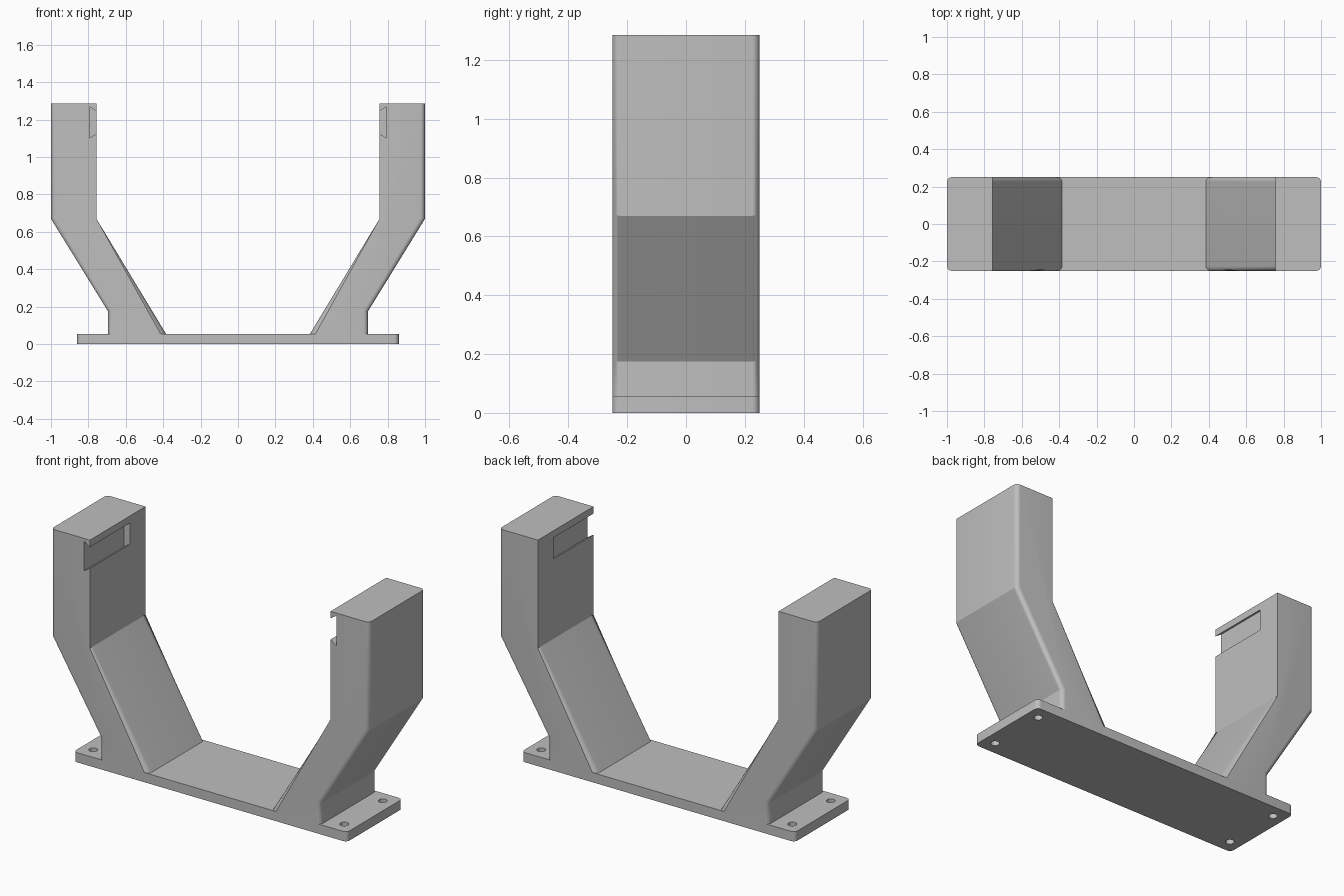
import bpy
import bmesh
import math
from mathutils import Vector

if "Cube" in bpy.data.objects:
    bpy.data.objects.remove(bpy.data.objects["Cube"], do_unlink=True)

HALF_DEPTH = 0.25
FILLET = 0.025
PLATE_TOP = 0.055

# Single grey material
grey = bpy.data.materials.new("plain grey")
grey.use_nodes = True
GREY_RGBA = (0.52, 0.52, 0.52, 1)
grey.diffuse_color = GREY_RGBA
grey.node_tree.nodes["Principled BSDF"].inputs["Base Color"].default_value = GREY_RGBA


def add_object(name, bm):
    bmesh.ops.recalc_face_normals(bm, faces=bm.faces)
    mesh = bpy.data.meshes.new(name)
    bm.to_mesh(mesh)
    bm.free()
    mesh.materials.append(grey)
    obj = bpy.data.objects.new(name, mesh)
    bpy.context.collection.objects.link(obj)
    return obj


def extrude_profile(points, start, end):
    """Solid from an outline; start and end are offset vectors for its two caps."""
    bm = bmesh.new()
    face = bm.faces.new([bm.verts.new(Vector(p) + start) for p in points])
    result = bmesh.ops.extrude_face_region(bm, geom=[face], use_keep_orig=True)
    moved = [g for g in result["geom"] if isinstance(g, bmesh.types.BMVert)]
    bmesh.ops.translate(bm, verts=moved, vec=end - start)
    return bm


def fillet(bm, edges):
    bmesh.ops.bevel(bm, geom=edges, offset=FILLET, offset_type='OFFSET',
                    segments=6, profile=0.5, affect='EDGES')


def select_only(obj):
    bpy.ops.object.select_all(action='DESELECT')
    obj.select_set(True)
    bpy.context.view_layer.objects.active = obj


def cut(obj, cutter):
    mod = obj.modifiers.new("cut", 'BOOLEAN')
    mod.operation = 'DIFFERENCE'
    mod.solver = 'EXACT'
    mod.object = cutter
    cutter.hide_render = True
    select_only(obj)
    bpy.ops.object.modifier_apply(modifier=mod.name)
    bpy.data.objects.remove(cutter, do_unlink=True)


def smooth(obj):
    select_only(obj)
    bpy.ops.object.shade_smooth_by_angle(angle=math.radians(25))


# Base plate with rounded corners
half_len = 0.86
corners = [(sx * half_len, sy * HALF_DEPTH, 0)
           for sx, sy in ((-1, -1), (1, -1), (1, 1), (-1, 1))]
bm = extrude_profile(corners, Vector((0, 0, 0)), Vector((0, 0, PLATE_TOP)))
fillet(bm, [e for e in bm.edges
            if abs(e.verts[0].co.z - e.verts[1].co.z) > 0.01])
base_plate = add_object("base_plate", bm)

# Four screw holes through the plate
for sx in (-1, 1):
    for sy in (-1, 1):
        bm = bmesh.new()
        bmesh.ops.create_cone(bm, cap_ends=True, segments=32,
                              radius1=0.023, radius2=0.023, depth=0.3)
        bmesh.ops.translate(bm, verts=bm.verts, vec=(sx * 0.79, sy * 0.173, 0))
        cut(base_plate, add_object("hole_cutter", bm))
smooth(base_plate)

# Arm outline: outer side going down, then inner side going up
ARM = [(1, 1.285), (1, 0.67), (0.695, 0.175), (0.695, PLATE_TOP),
       (0.385, PLATE_TOP), (0.757, 0.67), (0.757, 1.285)]
# Dovetail slot outline, wider at its floor than at its mouth
SLOT = [(0.719, 1.15), (0.795, 1.10), (0.795, 1.27), (0.719, 1.22)]


def side_outline(points, side):
    return [(side * x, 0, z) for x, z in points]


def is_rounded(edge):
    """Outer edges and the inner slope are rounded; level edges and the inner upright are not."""
    a, b = (v.co for v in edge.verts)
    if abs(a.z - b.z) < 0.01:
        return False
    inner_upright = max(abs(abs(p.x) - 0.757) for p in (a, b)) < 0.01
    return not inner_upright


for name, side in (("left_arm", 1), ("right_arm", -1)):
    bm = extrude_profile(side_outline(ARM, side),
                         Vector((0, -HALF_DEPTH, 0)), Vector((0, HALF_DEPTH, 0)))
    fillet(bm, [e for e in bm.edges if is_rounded(e)])
    arm = add_object(name, bm)
    # Slot is open at the front and stops short of the back
    bm = extrude_profile(side_outline(SLOT, side),
                         Vector((0, -0.3, 0)), Vector((0, 0.11, 0)))
    cut(arm, add_object("slot_cutter", bm))
    smooth(arm)
